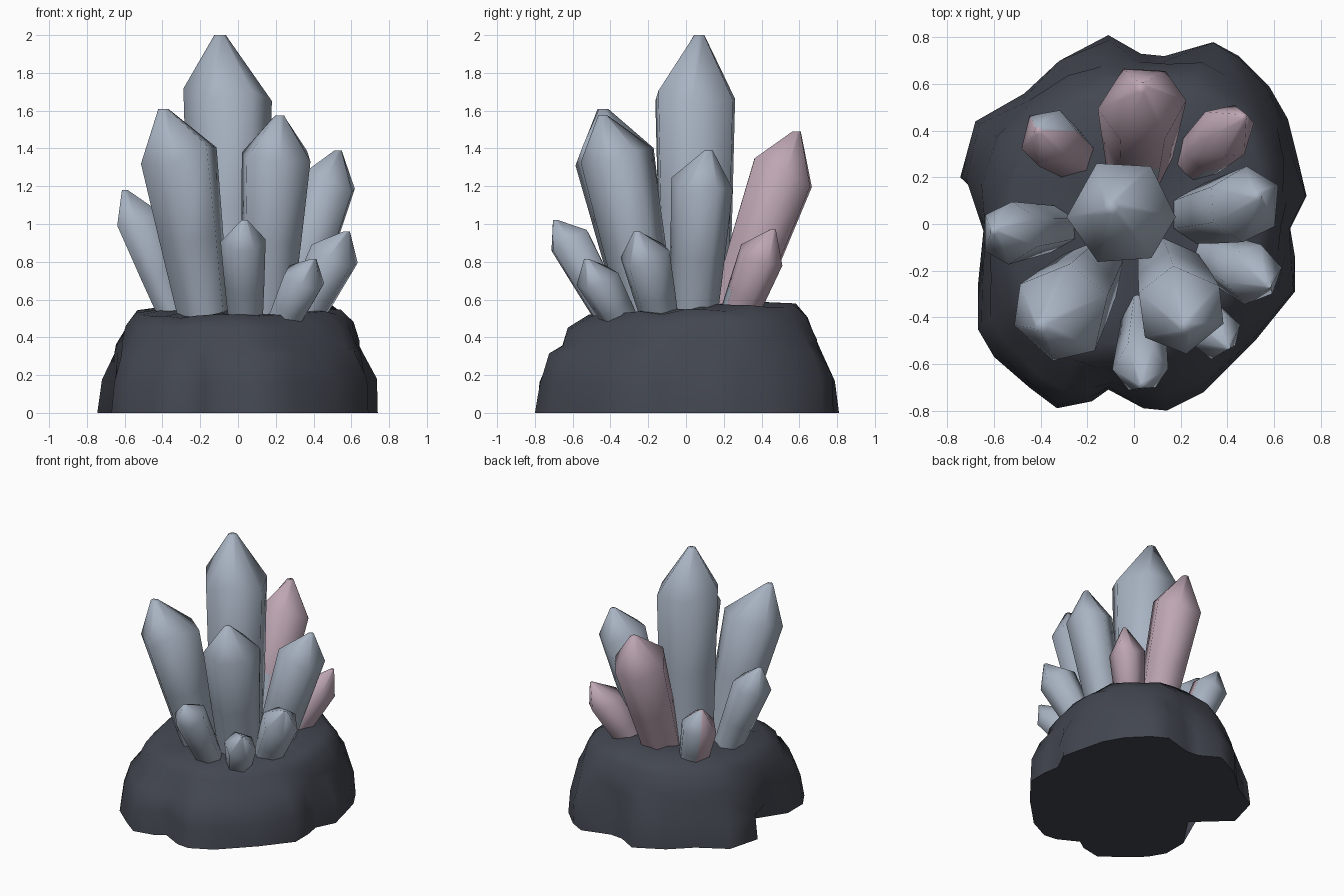
import bpy, bmesh, math, random
from mathutils import Vector

if "Cube" in bpy.data.objects:
    bpy.data.objects.remove(bpy.data.objects["Cube"])

random.seed(4)


def material(name, rgb):
    m = bpy.data.materials.new(name)
    m.diffuse_color = (*rgb, 1)
    m.use_nodes = True
    m.node_tree.nodes["Principled BSDF"].inputs["Base Color"].default_value = m.diffuse_color
    return m


ROCK = material("dark_rock", (0.055, 0.062, 0.08))
GREY = material("blue_grey_crystal", (0.39, 0.45, 0.54))
PINK = material("pink_crystal", (0.51, 0.38, 0.45))


def finish(name, bm, mats, angle):
    bmesh.ops.recalc_face_normals(bm, faces=bm.faces)
    me = bpy.data.meshes.new(name)
    bm.to_mesh(me)
    bm.free()
    for m in mats:
        me.materials.append(m)
    ob = bpy.data.objects.new(name, me)
    bpy.context.collection.objects.link(ob)
    bpy.context.view_layer.objects.active = ob
    ob.select_set(True)
    bpy.ops.object.shade_smooth_by_angle(angle=math.radians(angle))
    ob.select_set(False)
    return ob


def bridge(bm, a, b):
    n = len(a)
    for i in range(n):
        bm.faces.new((a[i], a[(i + 1) % n], b[(i + 1) % n], b[i]))


# Rock base: lobed outline stacked in shrinking, gradually rounder rings
OUTLINE = [(-.11, .81), (.03, .73), (.13, .72), (.34, .78), (.45, .72), (.58, .59), (.66, .45),
           (.70, .29), (.74, .12), (.67, -.02), (.69, -.14), (.69, -.29), (.52, -.50), (.30, -.72),
           (.14, -.80), (.04, -.79), (-.11, -.71), (-.18, -.76), (-.33, -.79), (-.45, -.70),
           (-.60, -.57), (-.67, -.45), (-.67, -.27), (-.65, -.03), (-.745, .20), (-.68, .44),
           (-.47, .56), (-.32, .70)]
# height, scale at the back and sides, scale at the stepped front
RINGS = [(0, 1, 1), (.17, .985, .97), (.32, .925, .925), (.37, .905, .83),
         (.475, .84, .79), (.54, .765, .66), (.55, .45, .42)]
bm = bmesh.new()
prev = None
pts = [Vector(p) for p in OUTLINE]
n = len(pts)
for k, (z, s, s_front) in enumerate(RINGS):
    ring = []
    for i, p in enumerate(pts):
        w = min(1, max(0, (-p.y - .3) / .25))
        sc = s + (s_front - s) * w
        dz = 0
        if k:
            sc += random.uniform(-.02, .015)
            dz = random.uniform(-.015, .015) + .04 * p.y * z / .55
        elif i == 23:
            sc = .78      # undercut on the left
        ring.append(bm.verts.new((p.x * sc, p.y * sc, z + dz)))
    if prev:
        bridge(bm, prev, ring)
    else:
        bm.faces.new(ring)
    prev = ring
    if k > 0:
        pts = [pts[i] * .6 + (pts[i - 1] + pts[(i + 1) % n]) * .204 for i in range(n)]
peak = bm.verts.new((0, 0, .56))
for i in range(n):
    bm.faces.new((prev[i], prev[(i + 1) % n], peak))
finish("rock_base", bm, [ROCK], 60)


# Crystals: six-sided tapered columns with a faceted point
def crystal(name, base, shoulder, tip, r, taper, phase, mats=(GREY,), rule=None):
    base, shoulder, tip = Vector(base), Vector(shoulder), Vector(tip)
    axis = (shoulder - base).normalized()
    base -= axis * .12
    u = (Vector((1, 0, 0)) - axis * axis.x).normalized()
    v = axis.cross(u)
    bm = bmesh.new()
    angles = [math.radians(phase + 60 * i + random.uniform(-6, 6)) for i in range(6)]
    dirs = [u * math.cos(a) + v * math.sin(a) for a in angles]
    low = [bm.verts.new(base + d * r * taper) for d in dirs]
    mid = [bm.verts.new(shoulder.lerp(base, .45) + d * r * (.42 * taper + .58)) for d in dirs]
    top = [bm.verts.new(shoulder + d * r + axis * r * random.uniform(-.18, .18)) for d in dirs]
    end = [bm.verts.new(tip + Vector((math.cos(a), math.sin(a), 0)) * r * .13) for a in angles]
    bm.faces.new(low)
    bridge(bm, low, mid)
    bridge(bm, mid, top)
    bridge(bm, top, end)
    bm.faces.new(end)
    bmesh.ops.recalc_face_normals(bm, faces=bm.faces)
    bm.normal_update()
    if rule:
        for f in bm.faces:
            f.material_index = int(rule(f.normal, f.calc_center_median()))
    return finish(name, bm, mats, 80)


crystal("centre_crystal", (-.05, .05, .5), (-.055, .05, 1.68), (-.095, .07, 2.0), .235, .84, 0)
crystal("front_left_crystal", (-.18, -.21, .52), (-.315, -.385, 1.39), (-.395, -.44, 1.61), .215, .62, 20)
crystal("front_right_crystal", (.15, -.2, .52), (.2, -.365, 1.35), (.22, -.44, 1.575), .195, .70, 35)
crystal("right_crystal", (.27, .04, .5), (.475, .085, 1.21), (.53, .12, 1.39), .165, .72, 30)
crystal("left_crystal", (-.33, -.02, .5), (-.53, -.04, 1.02), (-.6, -.03, 1.18), .135, .66, 30)
crystal("front_small_crystal", (.04, -.39, .5), (.027, -.61, .90), (.035, -.69, 1.02), .12, .7, 0)
crystal("front_corner_crystal", (.24, -.34, .48), (.35, -.47, .71), (.4, -.525, .815), .115, .7, 15)
crystal("right_small_crystal", (.34, -.14, .5), (.505, -.215, .83), (.575, -.26, .96), .135, .68, 10)
# Pink crystals at the back, with a few blue-grey faces
crystal("back_crystal", (.02, .24, .5), (.035, .51, 1.27), (.03, .585, 1.49), .19, .68, 0,
        (PINK, GREY), lambda n, c: n.y < -.7 and c.z < 1.0)
crystal("back_right_crystal", (.26, .27, .5), (.40, .40, .83), (.47, .46, .97), .125, .72, 20,
        (PINK, GREY), lambda n, c: n.y < -.7 and c.z < .7)
crystal("back_left_crystal", (-.26, .29, .5), (-.37, .37, .83), (-.41, .40, .97), .13, .72, 10,
        (PINK, GREY), lambda n, c: n.y > .3 and n.x > -.6)
